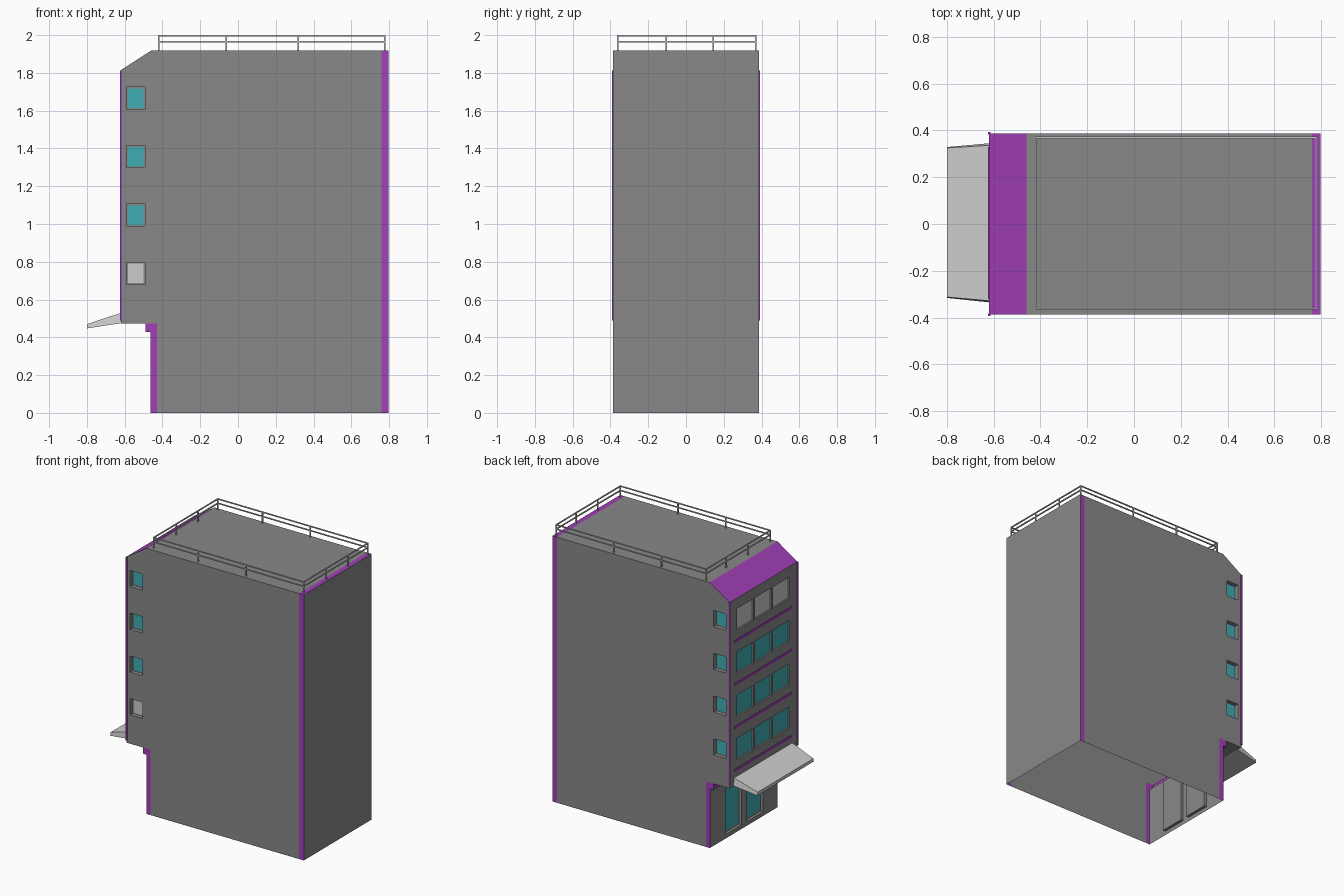
import bpy, bmesh

if "Cube" in bpy.data.objects:
    bpy.data.objects.remove(bpy.data.objects["Cube"])

W = 0.387  # half depth of the building


def material(name, rgb):
    m = bpy.data.materials.new(name)
    m.diffuse_color = (*rgb, 1)
    m.use_nodes = True
    m.node_tree.nodes["Principled BSDF"].inputs["Base Color"].default_value = m.diffuse_color
    return m


purple = material("purple_trim", (0.36, 0.05, 0.48))
teal = material("teal_glass", (0.05, 0.42, 0.46))
grey = material("grey_wall", (0.25, 0.25, 0.25))


def add_object(name, bm, mats=()):
    mesh = bpy.data.meshes.new(name)
    bm.to_mesh(mesh)
    bm.free()
    ob = bpy.data.objects.new(name, mesh)
    bpy.context.collection.objects.link(ob)
    for m in mats:
        mesh.materials.append(m)
    return ob


def add_box(bm, x, y, z):
    v = [bm.verts.new((a, b, c)) for a in x for b in y for c in z]
    for f in ((0, 1, 3, 2), (4, 6, 7, 5), (0, 4, 5, 1), (2, 3, 7, 6), (0, 2, 6, 4), (1, 5, 7, 3)):
        bm.faces.new([v[i] for i in f])


def boxes(name, items, mats=()):
    bm = bmesh.new()
    for it in items:
        add_box(bm, *it)
    bmesh.ops.recalc_face_normals(bm, faces=bm.faces)
    return add_object(name, bm, mats)


def panes(name, quads, mats=()):
    bm = bmesh.new()
    for q in quads:
        bm.faces.new([bm.verts.new(p) for p in q])
    return add_object(name, bm, mats)


# Building shell: side profile with purple side panels
P = dict(a=(-.462, 0), b=(-.43, 0), c=(.76, 0), d=(.797, 0), e=(.797, 1.918), f=(.76, 1.918),
         g=(-.46, 1.918), h=(-.62, 1.815), i=(-.62, .472), j=(-.49, .472), l=(-.43, .472),
         m=(-.462, .428), n=(-.49, .428))
bm = bmesh.new()
V = {(k, s): bm.verts.new((p[0], s * W, p[1])) for k, p in P.items() for s in (-1, 1)}
for s in (-1, 1):
    for keys, mi in (("cdef", 1), ("bcfghijl", 0), ("abljnm", 1)):
        bm.faces.new([V[k, s] for k in keys]).material_index = mi
ring = "abcdefghijnm"
for k, q in zip(ring, ring[1:] + ring[0]):
    face = bm.faces.new([V[k, -1], V[q, -1], V[q, 1], V[k, 1]])
    face.material_index = int(k + q in ("ef", "gh", "jn", "nm"))
bmesh.ops.recalc_face_normals(bm, faces=bm.faces)
body = add_object("building_shell", bm, (grey, purple))

# Window and door openings
side_z = [(.68 + .309 * i, .797 + .309 * i) for i in range(4)]
front_z = [(.648 + .312 * i, .803 + .312 * i) for i in range(4)]
front_y = [(c - .094, c + .094) for c in (-.2, .005, .21)]
door_y = [(-.22, -.035), (.025, .21)]
door_z = (.03, .41)
side_x = (-.59, -.492)
SD, FD, DD = .03, .012, .02  # recess depths
holes = [(side_x, (s * (W - SD), s * (W + .05)), z) for s in (-1, 1) for z in side_z]
holes += [((-.67, -.62 + FD), y, z) for y in front_y for z in front_z]
holes += [((-.48, -.462 + DD), y, door_z) for y in door_y]
cutter = boxes("opening_cutter", holes, (grey,))
cutter.hide_render = True
mod = body.modifiers.new("openings", "BOOLEAN")
mod.operation = "DIFFERENCE"
mod.solver = "EXACT"
mod.object = cutter
bpy.context.view_layer.objects.active = body
bpy.ops.object.modifier_apply(modifier=mod.name)
bpy.data.objects.remove(cutter)

# Open underside of the shell
bm = bmesh.new()
bm.from_mesh(body.data)
floor = [f for f in bm.faces if all(v.co.z < 1e-4 for v in f.verts)]
bmesh.ops.delete(bm, geom=floor, context="FACES")
bm.to_mesh(body.data)
bm.free()


# Glass panes, inset from the edge of each recess
def pane_x(x, y, z, t):
    (y0, y1), (z0, z1) = (y[0] + t, y[1] - t), (z[0] + t, z[1] - t)
    return [(x, y1, z0), (x, y0, z0), (x, y0, z1), (x, y1, z1)]


def pane_y(s, z, t):
    (x0, x1), (z0, z1), y = (side_x[0] + t, side_x[1] - t), (z[0] + t, z[1] - t), s * (W - SD + .003)
    q = [(x0, y, z0), (x1, y, z0), (x1, y, z1), (x0, y, z1)]
    return q if s < 0 else q[::-1]


panes("front_side_glass", [pane_y(-1, z, .007) for z in side_z[1:]], (teal,))
panes("front_side_blank", [pane_y(-1, side_z[0], .007)])
panes("back_side_glass", [pane_y(1, z, .007) for z in side_z], (teal,))
FX = -.62 + FD - .003
panes("facade_glass", [pane_x(FX, y, z, .005) for y in front_y for z in front_z[:3]], (teal,))
panes("facade_blank", [pane_x(FX, y, front_z[3], .005) for y in front_y])
panes("door_glass", [pane_x(-.462 + DD - .003, y, door_z, .01) for y in door_y], (teal,))

# Purple sill bands and corner strips on the facade
boxes("sill_bands", [((-.624, -.618), (-.32, .33), (.572 + .31 * i, .59 + .31 * i)) for i in range(4)],
      (purple,))
boxes("corner_strips", [((-.625, -.613), sorted((s * .383, s * .393)), (.49, 1.813)) for s in (-1, 1)],
      (purple,))

# Entrance awning
bm = bmesh.new()
prof = [(-.618, .53, -.328, .336), (-.80, .47, -.312, .325), (-.80, .447, -.316, .329), (-.618, .475, -.335, .345)]
lo = [bm.verts.new((x, y0, z)) for x, z, y0, y1 in prof]
hi = [bm.verts.new((x, y1, z)) for x, z, y0, y1 in prof]
bm.faces.new(lo)
bm.faces.new(hi)
for i in range(4):
    k = (i + 1) % 4
    bm.faces.new([lo[i], lo[k], hi[k], hi[i]])
bmesh.ops.recalc_face_normals(bm, faces=bm.faces)
add_object("entrance_awning", bm)

# Roof railing: two rails on each side and evenly placed posts
X0, X1, Y0, Y1, r = -.42, .778, -.362, .37, .004


def around(v):
    return (v - r, v + r)


rails = []
for z in ((1.962, 1.969), (1.993, 2.0)):
    rails += [((X0 - r, X1 + r), around(y), z) for y in (Y0, Y1)]
    rails += [(around(x), (Y0 + r, Y1 - r), z) for x in (X0, X1)]
boxes("roof_rails", rails)
spots = [(x, y) for x in (X0, -.063, .318, X1) for y in (Y0, Y1)]
spots += [(x, y) for x in (X0, X1) for y in (-.105, .143)]
boxes("roof_rail_posts", [(around(x), around(y), (1.915, 1.996)) for x, y in spots])
